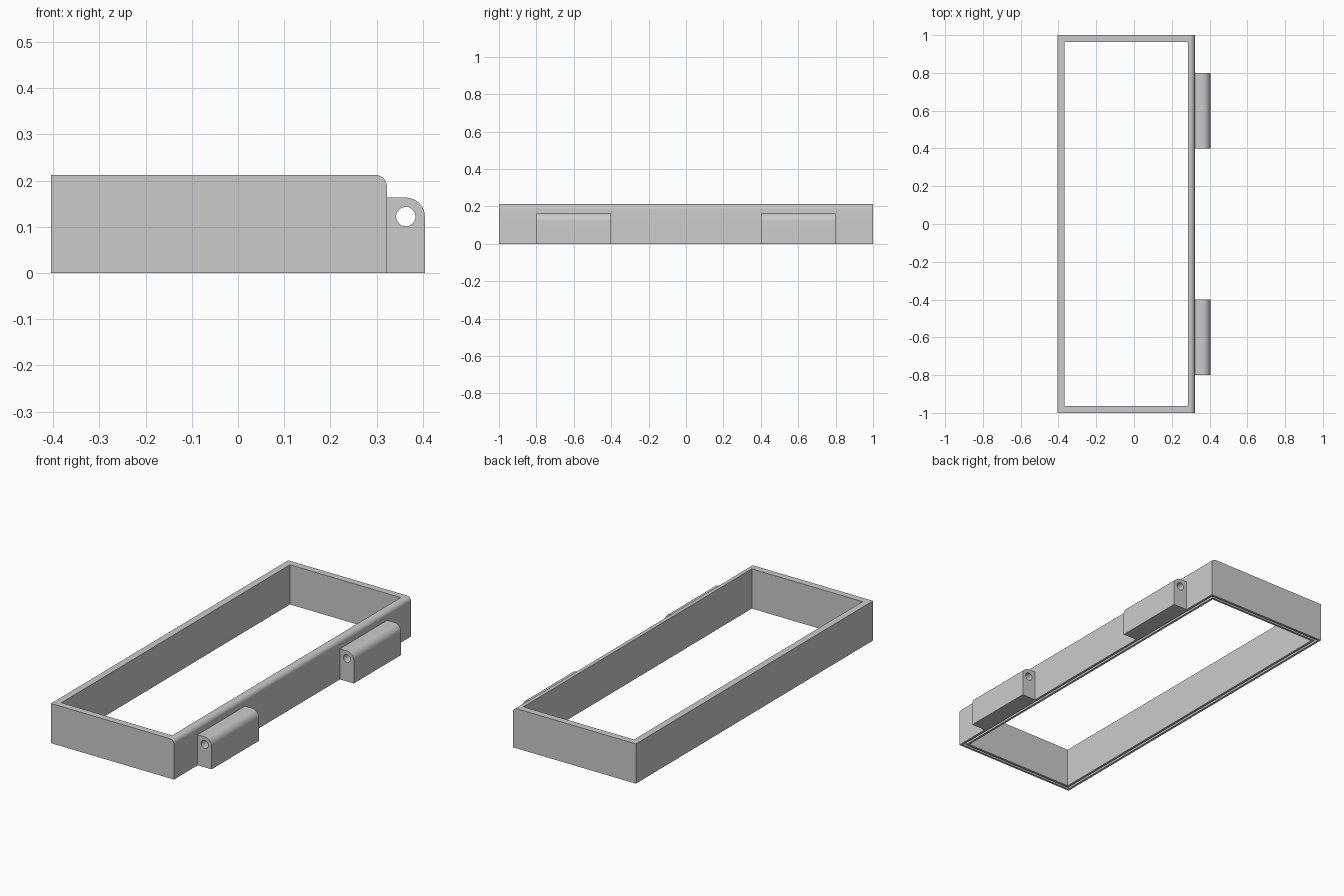
import bpy
import bmesh
from math import sin, cos, pi
from mathutils import Matrix

cube = bpy.data.objects.get("Cube")
if cube:
    bpy.data.objects.remove(cube, do_unlink=True)

grey = bpy.data.materials.new("plain_grey")
grey.use_nodes = True
COLOUR = (0.6, 0.6, 0.6, 1)
grey.diffuse_color = COLOUR
grey.node_tree.nodes["Principled BSDF"].inputs["Base Color"].default_value = COLOUR

# Overall sizes
LEFT, RIGHT, HALF, TOP = -0.404, 0.322, 1.0, 0.212
WALL = 0.036
HINGE_EDGE, HINGE_TOP, HINGE_R = 0.404, 0.163, 0.041


def to_object(name, bm):
    bmesh.ops.recalc_face_normals(bm, faces=bm.faces)
    mesh = bpy.data.meshes.new(name)
    bm.to_mesh(mesh)
    bm.free()
    mesh.materials.append(grey)
    obj = bpy.data.objects.new(name, mesh)
    bpy.context.collection.objects.link(obj)
    return obj


def rounded_bar(name, x0, x1, y0, y1, top, radius, steps=14):
    """Bar along y whose upper right edge is rounded."""
    outline = [(x0, top), (x0, 0), (x1, 0)]
    for i in range(steps + 1):
        a = pi / 2 * i / steps
        outline.append((x1 - radius + radius * cos(a), top - radius + radius * sin(a)))
    bm = bmesh.new()
    face = bm.faces.new([bm.verts.new((x, y0, z)) for x, z in outline])
    moved = bmesh.ops.extrude_face_region(bm, geom=[face])["geom"]
    bmesh.ops.translate(bm, vec=(0, y1 - y0, 0),
                        verts=[v for v in moved if isinstance(v, bmesh.types.BMVert)])
    return to_object(name, bm)


def ring(name, inset_out, inset_in, z0, z1):
    """Closed rectangular ring, inset from the frame outline."""
    bm = bmesh.new()
    loops = []
    for d, z in ((inset_out, z0), (inset_out, z1), (inset_in, z1), (inset_in, z0)):
        x0, x1, y = LEFT + d, RIGHT - d, HALF - d
        loops.append([bm.verts.new((px, py, z))
                      for px, py in ((x0, -y), (x1, -y), (x1, y), (x0, y))])
    for k in range(4):
        a, b = loops[k], loops[(k + 1) % 4]
        for i in range(4):
            j = (i + 1) % 4
            bm.faces.new((a[i], a[j], b[j], b[i]))
    return to_object(name, bm)


def block(name, x0, x1, y0, y1, z0, z1):
    bm = bmesh.new()
    bmesh.ops.create_cube(bm, size=1)
    bmesh.ops.scale(bm, vec=(x1 - x0, y1 - y0, z1 - z0), verts=bm.verts)
    bmesh.ops.translate(bm, vec=((x0 + x1) / 2, (y0 + y1) / 2, (z0 + z1) / 2), verts=bm.verts)
    return to_object(name, bm)


def cut(obj, cutter):
    cutter.hide_render = True
    mod = obj.modifiers.new("cut", "BOOLEAN")
    mod.operation = "DIFFERENCE"
    mod.solver = "EXACT"
    mod.object = cutter
    bpy.context.view_layer.objects.active = obj
    bpy.ops.object.modifier_apply(modifier=mod.name)
    bpy.data.objects.remove(cutter, do_unlink=True)


def smooth(obj):
    bpy.ops.object.select_all(action="DESELECT")
    obj.select_set(True)
    bpy.context.view_layer.objects.active = obj
    bpy.ops.object.shade_smooth_by_angle(angle=pi / 6)


# Open frame with a rounded upper edge and a seal groove underneath
frame = rounded_bar("frame", LEFT, RIGHT, -HALF, HALF, TOP, 0.025)
cut(frame, block("opening_cutter", LEFT + WALL, RIGHT - WALL,
                 WALL - HALF, HALF - WALL, -0.1, TOP + 0.1))
cut(frame, ring("groove_cutter", 0.012, 0.024, -0.05, 0.02))
smooth(frame)

# Two hinge barrels with pin holes
for name, y in (("front_hinge", -0.6), ("back_hinge", 0.6)):
    hinge = rounded_bar(name, RIGHT, HINGE_EDGE, y - 0.2, y + 0.2, HINGE_TOP, HINGE_R)
    bm = bmesh.new()
    place = (Matrix.Translation((HINGE_EDGE - HINGE_R, y, HINGE_TOP - HINGE_R))
             @ Matrix.Rotation(pi / 2, 4, "X"))
    bmesh.ops.create_cone(bm, cap_ends=True, segments=40, radius1=0.021, radius2=0.021,
                          depth=0.6, matrix=place)
    cut(hinge, to_object("pin_hole_cutter", bm))
    smooth(hinge)
